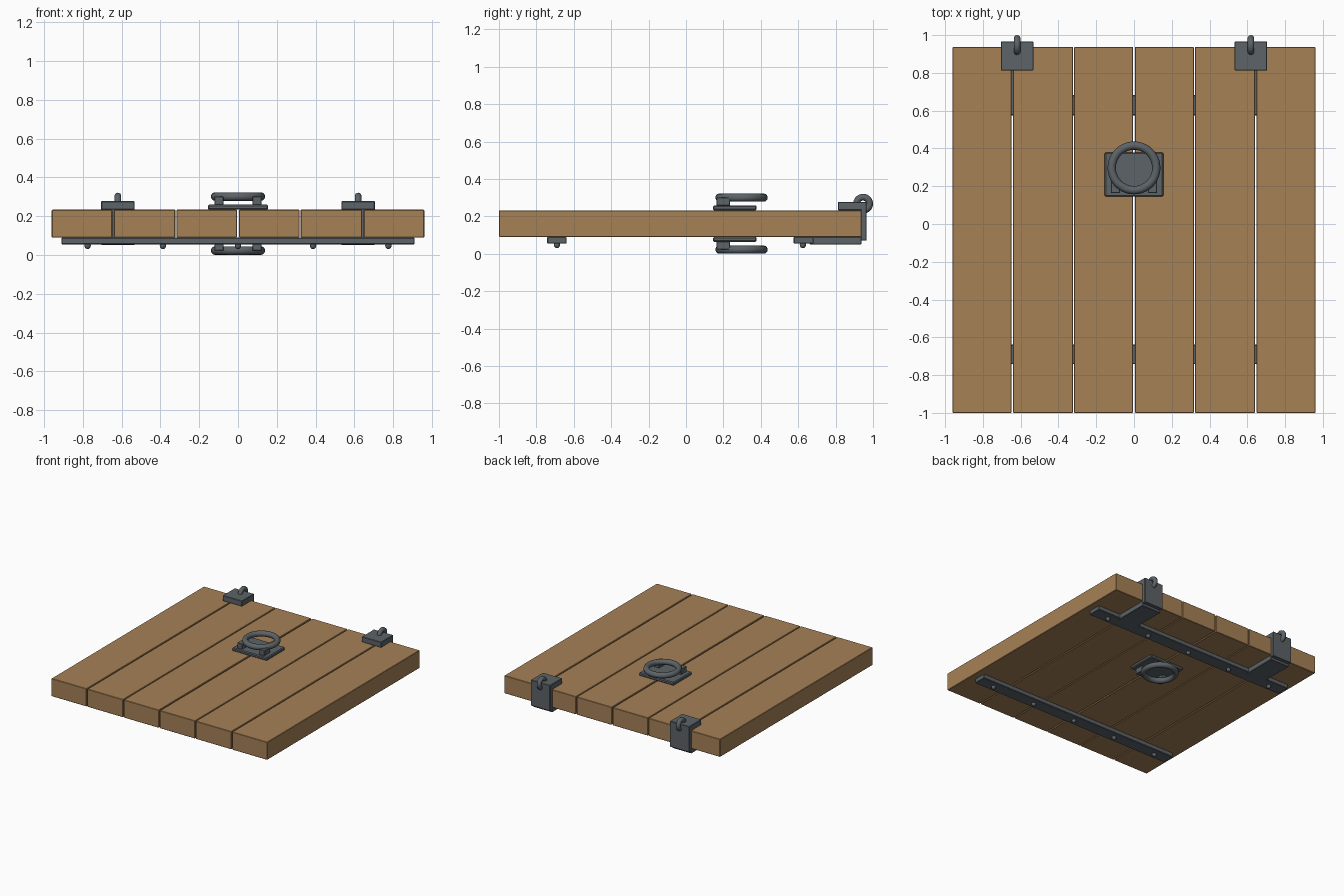
import bpy, bmesh, math
from mathutils import Matrix

if "Cube" in bpy.data.objects:
    bpy.data.objects.remove(bpy.data.objects["Cube"])


def material(name, rgb):
    m = bpy.data.materials.new(name)
    lin = [((c / 255 + 0.055) / 1.055) ** 2.4 for c in rgb]
    m.diffuse_color = (*lin, 1)
    m.use_nodes = True
    m.node_tree.nodes["Principled BSDF"].inputs["Base Color"].default_value = m.diffuse_color
    return m


WOOD = material("oak wood", (166, 129, 86))
IRON = material("dark iron", (92, 99, 103))


def finish(name, bm, mat, smooth=False):
    me = bpy.data.meshes.new(name)
    bmesh.ops.recalc_face_normals(bm, faces=bm.faces)
    bm.to_mesh(me)
    bm.free()
    me.materials.append(mat)
    for p in me.polygons:
        p.use_smooth = smooth
    ob = bpy.data.objects.new(name, me)
    bpy.context.collection.objects.link(ob)
    return ob


def box(name, x, y, z, mat, bevel=0.003):
    bm = bmesh.new()
    bmesh.ops.create_cube(bm, size=1)
    for v in bm.verts:
        for i, (a, b) in enumerate((x, y, z)):
            v.co[i] = (a + b) / 2 + v.co[i] * (b - a)
    if bevel:
        bmesh.ops.bevel(bm, geom=bm.edges[:], offset=bevel, segments=1, affect='EDGES')
    return finish(name, bm, mat)


def ring(name, centre, major, minor, axis='Z', seg=40, sides=12):
    bm = bmesh.new()
    rows = []
    for i in range(seg):
        a = 2 * math.pi * i / seg
        row = []
        for j in range(sides):
            b = 2 * math.pi * j / sides
            r = major + minor * math.cos(b)
            row.append(bm.verts.new((r * math.cos(a), r * math.sin(a), minor * math.sin(b))))
        rows.append(row)
    for i in range(seg):
        n = (i + 1) % seg
        for j in range(sides):
            k = (j + 1) % sides
            bm.faces.new((rows[i][j], rows[n][j], rows[n][k], rows[i][k]))
    if axis == 'X':
        bm.transform(Matrix.Rotation(math.pi / 2, 4, 'Y'))
    bm.transform(Matrix.Translation(centre))
    return finish(name, bm, IRON, True)


def rivet(name, centre, radius, height):
    bm = bmesh.new()
    bmesh.ops.create_uvsphere(bm, u_segments=14, v_segments=8, radius=1)
    bm.transform(Matrix.Translation(centre) @ Matrix.Diagonal((radius, radius, height, 1)))
    return finish(name, bm, IRON, True)


BOTTOM, TOP = 0.09, 0.233
MID = (BOTTOM + TOP) / 2

# Six planks, mirrored about the centre gap
for a, b in ((0.005, 0.317), (0.323, 0.64), (0.648, 0.96)):
    for s in (-1, 1):
        box("plank", sorted((s * a, s * b)), (-1, 0.938), (BOTTOM, TOP), WOOD)

# Cross straps with rivets underneath
for y0, y1, ry in ((-0.742, -0.638, -0.69), (0.575, 0.682, 0.625)):
    box("cross_strap", (-0.91, 0.91), (y0, y1), (0.054, BOTTOM), IRON, 0.004)
    for x in (-0.775, -0.387, 0, 0.387, 0.775):
        rivet("strap_rivet", (x, ry, 0.049), 0.017, 0.019)

# Wrapped hinge brackets with an eye ring
for x in (-0.619, 0.619):
    w = (x - 0.086, x + 0.086)
    box("hinge_top_plate", w, (0.812, 0.966), (TOP, 0.277), IRON)
    box("hinge_back_plate", w, (0.934, 0.966), (0.07, 0.277), IRON)
    box("hinge_bottom_plate", w, (0.66, 0.938), (0.05, BOTTOM), IRON)
    ring("hinge_eye", (x, 0.947, 0.268), 0.035, 0.018, 'X', 28, 10)

# Pull handles on both faces
for s in (1, -1):
    def level(a, b):
        return sorted((MID + s * a, MID + s * b))
    h = TOP - MID
    box("handle_plate", (-0.155, 0.155), (0.145, 0.378), level(h, h + 0.026), IRON, 0.006)
    for m in (-1, 1):
        box("handle_lug", sorted((m * 0.075, m * 0.122)), (0.163, 0.235),
            level(h + 0.024, h + 0.068), IRON)
    ring("handle_ring", (0, 0.297, MID + s * 0.139), 0.118, 0.022)
